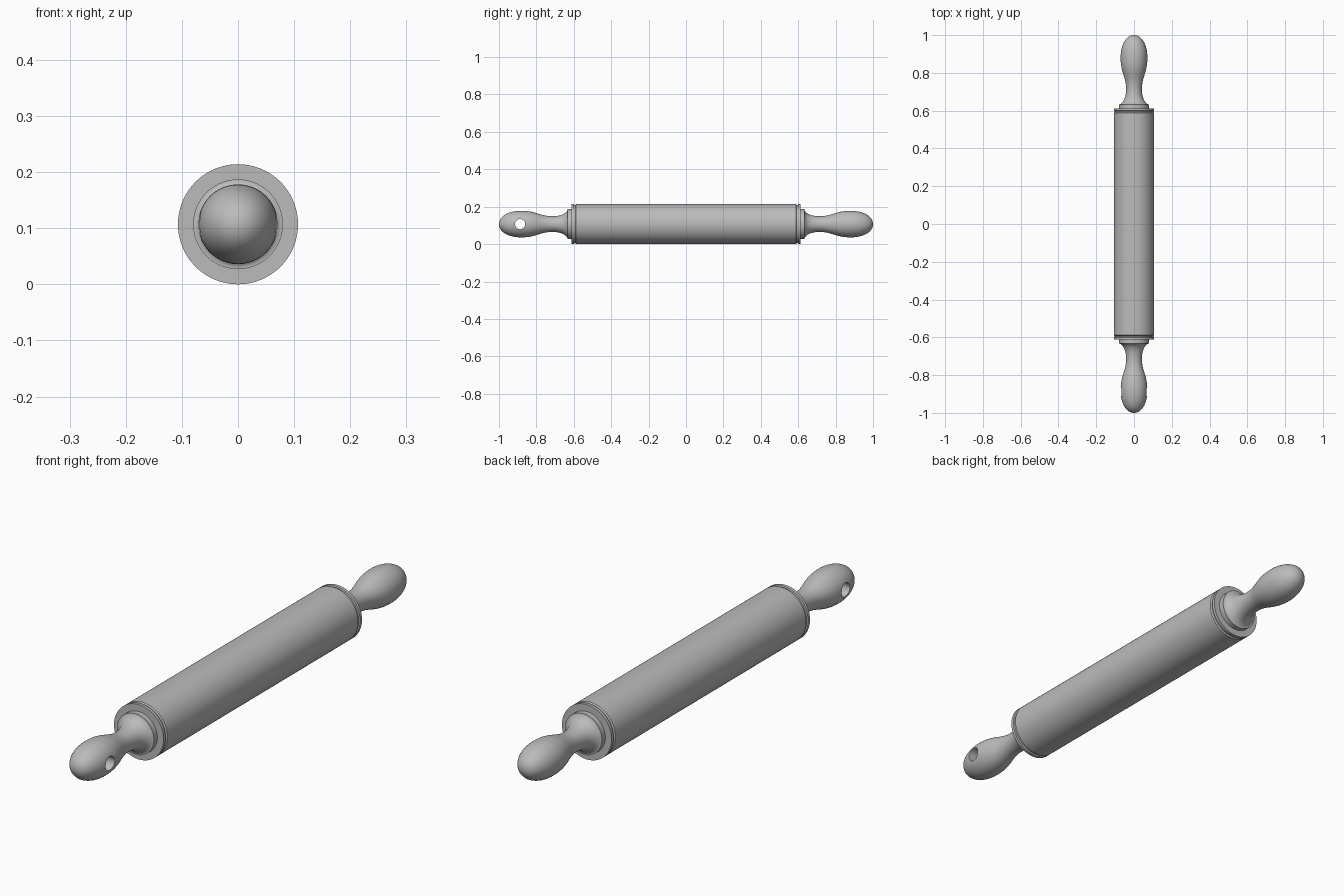
import bpy, bmesh, math
from mathutils import Vector, Matrix
from mathutils.geometry import interpolate_bezier

if "Cube" in bpy.data.objects:
    bpy.data.objects.remove(bpy.data.objects["Cube"])

AXIS_Z = 0.107
SEGMENTS = 96

grey = bpy.data.materials.new("plain grey")
grey.use_nodes = True
grey.diffuse_color = (0.5, 0.5, 0.5, 1)
grey.node_tree.nodes["Principled BSDF"].inputs["Base Color"].default_value = (0.5, 0.5, 0.5, 1)


def lathe(name, profile, side=1):
    """Revolve (y, radius) points around the long axis."""
    bm = bmesh.new()
    verts = [bm.verts.new((0, side * y, r)) for y, r in profile]
    edges = [bm.edges.new(pair) for pair in zip(verts, verts[1:])]
    bmesh.ops.spin(bm, geom=verts + edges, cent=(0, 0, 0), axis=(0, 1, 0),
                   angle=math.tau, steps=SEGMENTS, use_merge=True)
    bmesh.ops.remove_doubles(bm, verts=bm.verts, dist=1e-5)
    bmesh.ops.recalc_face_normals(bm, faces=bm.faces)
    bmesh.ops.translate(bm, verts=bm.verts, vec=(0, 0, AXIS_Z))
    mesh = bpy.data.meshes.new(name)
    bm.to_mesh(mesh)
    bm.free()
    mesh.materials.append(grey)
    obj = bpy.data.objects.new(name, mesh)
    bpy.context.collection.objects.link(obj)
    return obj


def select(obj):
    bpy.ops.object.select_all(action='DESELECT')
    obj.select_set(True)
    bpy.context.view_layer.objects.active = obj


def smooth(obj):
    select(obj)
    bpy.ops.object.shade_smooth_by_angle(angle=math.radians(30))


# Roller barrel with a shallow groove beside each end rim
half = [(0.588, 0.107), (0.592, 0.102), (0.598, 0.102), (0.6, 0.107),
        (0.612, 0.107), (0.612, 0)]
smooth(lathe("roller", [(-y, r) for y, r in reversed(half)] + half))

# Handle outline: rounded knob, narrow neck, flare onto the collar
curves = [
    ((1.0, 0), (1.0, 0.042), (0.95, 0.071), (0.88, 0.071)),
    ((0.88, 0.071), (0.80, 0.071), (0.78, 0.042), (0.715, 0.042)),
    ((0.715, 0.042), (0.675, 0.042), (0.645, 0.052), (0.633, 0.076)),
]
outline = []
for c in curves:
    pts = interpolate_bezier(*[Vector((y, r, 0)) for y, r in c], 20)
    outline += [(p.x, p.y) for p in pts[1 if outline else 0:]]
outline += [(0.633, 0.08), (0.608, 0.08), (0.608, 0)]

front_handle = lathe("front_handle", outline, -1)
back_handle = lathe("back_handle", outline, 1)

# Hanging hole through the front handle
bpy.ops.mesh.primitive_cylinder_add(vertices=48, radius=0.027, depth=0.4,
                                    location=(0, -0.887, AXIS_Z),
                                    rotation=(0, math.pi / 2, 0))
cutter = bpy.context.object
cutter.name = "hole_cutter"
cutter.hide_render = True
cutter.data.materials.append(grey)
select(front_handle)
cut = front_handle.modifiers.new("hanging_hole", 'BOOLEAN')
cut.operation = 'DIFFERENCE'
cut.solver = 'EXACT'
cut.object = cutter
bpy.ops.object.modifier_apply(modifier=cut.name)
bpy.data.objects.remove(cutter)

smooth(front_handle)
smooth(back_handle)
